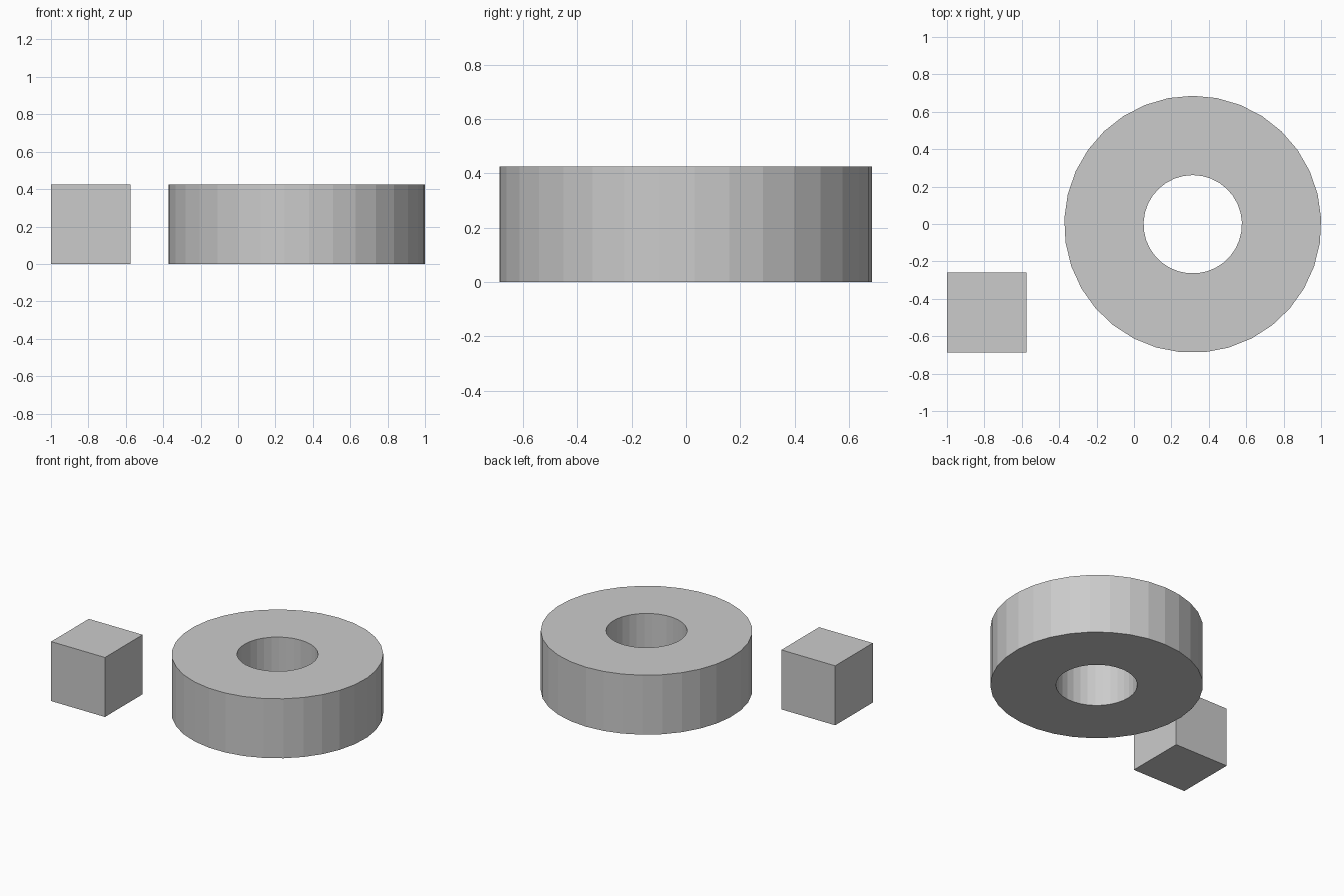
import bpy, bmesh, math

if "Cube" in bpy.data.objects:
    bpy.data.objects.remove(bpy.data.objects["Cube"])

SIZE = 0.426            # cube edge and ring height
OUTER, INNER = 0.687, 0.263
SIDES = 33
CENTRE = (0.314, -0.0015)


def finish(bm, name):
    bmesh.ops.recalc_face_normals(bm, faces=bm.faces)
    mesh = bpy.data.meshes.new(name)
    bm.to_mesh(mesh)
    bm.free()
    obj = bpy.data.objects.new(name, mesh)
    bpy.context.collection.objects.link(obj)
    return obj


# Cube
bm = bmesh.new()
bmesh.ops.create_cube(bm, size=SIZE)
cube = finish(bm, "cube")
cube.location = (-1 + SIZE / 2, -0.686 + SIZE / 2, SIZE / 2)

# Thick ring with a through hole: a rectangular section swept around
bm = bmesh.new()
section = [(OUTER, 0), (OUTER, SIZE), (INNER, SIZE), (INNER, 0)]
loops = []
for i in range(SIDES):
    a = math.pi / 2 + 2 * math.pi * i / SIDES   # one vertex points to +y
    loops.append([bm.verts.new((r * math.cos(a), r * math.sin(a), z))
                  for r, z in section])
for i in range(SIDES):
    p, q = loops[i], loops[(i + 1) % SIDES]
    for j in range(4):
        k = (j + 1) % 4
        bm.faces.new((p[j], q[j], q[k], p[k]))
ring = finish(bm, "ring")
ring.location = (*CENTRE, 0)
